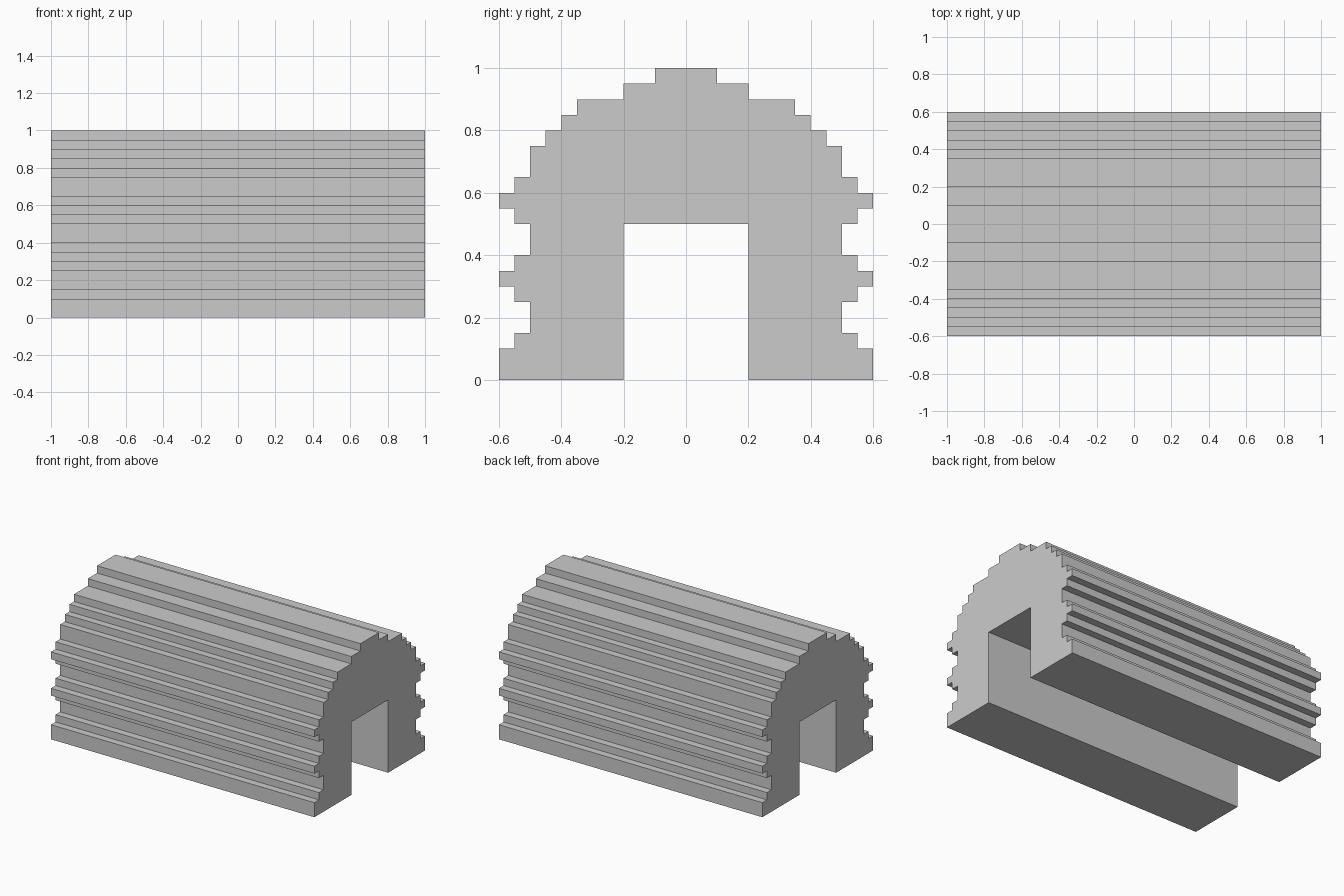
import bpy, bmesh

if "Cube" in bpy.data.objects:
    bpy.data.objects.remove(bpy.data.objects["Cube"])

LENGTH = 2.0
OPEN_HALF, OPEN_TOP = 0.2, 0.5

# stepped outer outline: (top of step, half width), from the ground up
STEPS = [(0.10, 0.60), (0.15, 0.55), (0.25, 0.50), (0.30, 0.55), (0.35, 0.60),
         (0.40, 0.55), (0.50, 0.50), (0.55, 0.55), (0.60, 0.60), (0.65, 0.55),
         (0.75, 0.50), (0.80, 0.45), (0.85, 0.40), (0.90, 0.35), (0.95, 0.20),
         (1.00, 0.10)]

# right half of the cross-section: doorway side, then up the stepped outside
half = [(OPEN_HALF, OPEN_TOP), (OPEN_HALF, 0.0)]
z = 0.0
for top, width in STEPS:
    half += [(width, z), (width, top)]
    z = top
# mirror to complete the closed outline
outline = half + [(-y, z) for y, z in reversed(half)]

# extrude the cross-section along x
bm = bmesh.new()
verts = [bm.verts.new((-LENGTH / 2, y, z)) for y, z in outline]
end = bm.faces.new(verts)
ext = bmesh.ops.extrude_face_region(bm, geom=[end], use_keep_orig=True)
moved = [g for g in ext["geom"] if isinstance(g, bmesh.types.BMVert)]
bmesh.ops.translate(bm, verts=moved, vec=(LENGTH, 0, 0))
bmesh.ops.recalc_face_normals(bm, faces=bm.faces)

mesh = bpy.data.meshes.new("stepped_tunnel")
bm.to_mesh(mesh)
bm.free()
tunnel = bpy.data.objects.new("stepped_tunnel", mesh)
bpy.context.collection.objects.link(tunnel)
